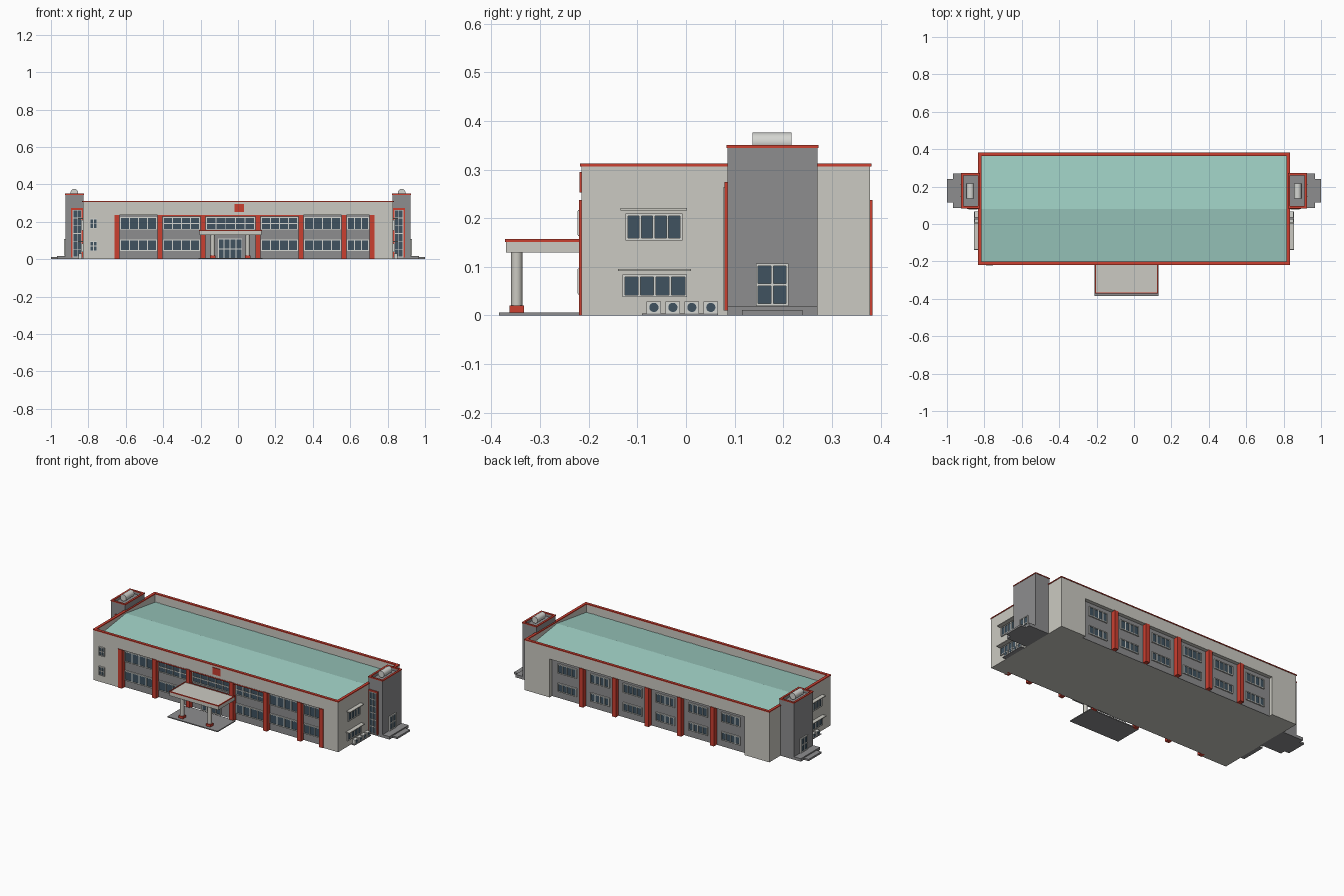
import bpy
import bmesh
import math
from mathutils import Matrix, Vector

if "Cube" in bpy.data.objects:
    bpy.data.objects.remove(bpy.data.objects["Cube"])


def material(name, *rgb):
    m = bpy.data.materials.new(name)
    m.use_nodes = True
    m.diffuse_color = (*rgb, 1)
    m.node_tree.nodes["Principled BSDF"].inputs["Base Color"].default_value = (*rgb, 1)
    return m


WALL = material("pale wall", 0.6, 0.59, 0.54)
GREY = material("mid grey", 0.27, 0.27, 0.275)
RED = material("brick red", 0.6, 0.05, 0.03)
GLASS = material("dark glass", 0.05, 0.085, 0.115)
FRAME = material("window frame", 0.66, 0.67, 0.64)
TEAL = material("teal roof", 0.34, 0.61, 0.54)


def finish(name, bm, mats):
    mesh = bpy.data.meshes.new(name)
    bm.normal_update()
    bm.to_mesh(mesh)
    bm.free()
    for m in mats:
        mesh.materials.append(m)
    ob = bpy.data.objects.new(name, mesh)
    bpy.context.collection.objects.link(ob)
    return ob


def part(name, boxes, mats):
    """One object from boxes given as ((x0, x1), (y0, y1), (z0, z1), slot)."""
    bm = bmesh.new()
    for *spans, slot in boxes:
        mid = Vector([(a + b) / 2 for a, b in spans])
        size = Vector([abs(b - a) for a, b in spans])
        made = bmesh.ops.create_cube(bm, size=1, matrix=Matrix.Translation(mid) @ Matrix.Diagonal(size).to_4x4())
        for f in {f for v in made["verts"] for f in v.link_faces}:
            f.material_index = slot
    return finish(name, bm, mats)


def block(name, x, y, z, mat):
    return part(name, [(x, y, z, 0)], [mat])


def ring(name, x, y, z, w, mat):
    """Rectangular rim of width w."""
    inner = (y[0] + w, y[1] - w)
    return part(name, [(x, (y[0], y[0] + w), z, 0), (x, (y[1] - w, y[1]), z, 0),
                       ((x[0], x[0] + w), inner, z, 0), ((x[1] - w, x[1]), inner, z, 0)], [mat])


def cut(ob, cutters):
    """Subtract boxes and bake the result."""
    for x, y, z in cutters:
        c = block("cutter", x, y, z, WALL)
        c.hide_render = True
        mod = ob.modifiers.new("cut", "BOOLEAN")
        mod.operation, mod.solver, mod.object = "DIFFERENCE", "EXACT", c
        bpy.context.view_layer.update()
        baked = bpy.data.meshes.new_from_object(ob.evaluated_get(bpy.context.evaluated_depsgraph_get()))
        ob.modifiers.clear()
        ob.data = baked
        bpy.data.objects.remove(c)


def window(name, face, plane, u, z, cols, rows=1, bar=0.005):
    """Glazing on a wall; face is the outward axis and sign, u the span along the wall."""
    axis, sign = face
    items = [(u, z, 0.004, 0)]
    for i in range(cols + 1):
        c = u[0] + (u[1] - u[0]) * i / cols
        items.append(((c - bar / 2, c + bar / 2), z, 0.008, 1))
    for j in range(rows + 1):
        c = z[0] + (z[1] - z[0]) * j / rows
        items.append(((u[0] - bar / 2, u[1] + bar / 2), (c - bar / 2, c + bar / 2), 0.0075, 1))
    boxes = []
    for along, height, depth, slot in items:
        out = tuple(sorted((plane - sign * 0.002, plane + sign * depth)))
        boxes.append((out, along, height, slot) if axis == "x" else (along, out, height, slot))
    return part(name, boxes, [GLASS, FRAME])


def cylinder(name, loc, r, length, mat, rot=Matrix(), seg=24):
    bm = bmesh.new()
    bmesh.ops.create_cone(bm, cap_ends=True, segments=seg, radius1=r, radius2=r, depth=length,
                          matrix=Matrix.Translation(loc) @ rot)
    for f in bm.faces:
        f.smooth = len(f.verts) == 4
    for e in bm.edges:
        e.smooth = all(f.smooth for f in e.link_faces)
    return finish(name, bm, [mat])


FRONT, BACK = ("y", -1), ("y", 1)
W, Y0, Y1, TOP = 0.83, -0.215, 0.378, 0.306
DEPTH, HEAD = 0.025, 0.235
yf, yb = Y0 + DEPTH, Y1 - DEPTH

# Main hall with recessed long facades and a sunken roof
body = block("main_building", (-W, W), (Y0, Y1), (0, TOP), WALL)
cut(body, [((-0.645, 0.72), (Y0 - 0.1, yf), (-0.1, HEAD)),
           ((-0.66, 0.66), (yb, Y1 + 0.1), (-0.1, HEAD)),
           ((-W + 0.012, W - 0.012), (Y0 + 0.012, Y1 - 0.012), (0.25, 1))])
ring("main_coping", (-W - 0.003, W + 0.003), (Y0 - 0.003, Y1 + 0.003), (TOP, TOP + 0.006), 0.017, RED)
block("front_facade_panel", (-0.645, 0.72), (yf - 0.002, yf + 0.002), (0, HEAD), GREY)
block("back_facade_panel", (-0.66, 0.66), (yb - 0.002, yb + 0.002), (0, HEAD), GREY)

# Shallow gable roof with standing seams
ridge_y, eave_z, ridge_z = (Y0 + Y1) / 2, 0.258, 0.298


def gable(bm, x0, x1, lift):
    ends = []
    for x in (x0, x1):
        ends.append([bm.verts.new((x, y, z + lift)) for y, z in
                     ((Y0 + 0.012, eave_z), (ridge_y, ridge_z), (Y1 - 0.012, eave_z))])
    a, b = ends
    for i in range(2):
        bm.faces.new((a[i], b[i], b[i + 1], a[i + 1]))


bm = bmesh.new()
gable(bm, -W + 0.012, W - 0.012, 0)
SEAMS = 80
for i in range(1, SEAMS):
    x = -W + 2 * W * i / SEAMS
    gable(bm, x - 0.002, x + 0.002, 0.0015)
finish("gable_roof", bm, [TEAL])

# Front pilasters and the windows between them
pilasters = [-0.647, -0.417, -0.187, 0.107, 0.337, 0.567, 0.717]
for x in pilasters:
    block("front_pilaster", (x - 0.0135, x + 0.0135), (Y0 - 0.005, yf + 0.002), (0, HEAD + 0.002), RED)
for i, (a, b) in enumerate(zip(pilasters, pilasters[1:])):
    bay = (a + 0.019, b - 0.019)
    central = i in (1, 2, 3)
    cols = 4 if i < 5 else 3
    window("front_upper_window", FRONT, yf - 0.002, bay, (0.16, 0.222), cols + (i == 2), 2 if central else 1)
    if i != 2:
        window("front_lower_window", FRONT, yf - 0.002, bay, (0.046, 0.102), cols)
    if central:
        block("red_header_strip", (a, b), (Y0 - 0.002, yf), (HEAD - 0.007, HEAD), RED)
for z in ((0.045, 0.095), (0.165, 0.215)):
    window("front_end_window", FRONT, Y0, (-0.79, -0.755), z, 2, 2, 0.004)
window("entrance_door", FRONT, yf - 0.002, (-0.105, 0.02), (0.003, 0.108), 4, 2)
block("front_sign_plate", (-0.02, 0.033), (Y0 - 0.004, Y0 + 0.002), (0.253, 0.295), RED)

# Back pilasters and windows
for i in range(-2, 3):
    x = i * 0.222
    block("back_pilaster", (x - 0.0135, x + 0.0135), (yb - 0.002, Y1 + 0.005), (0, HEAD + 0.002), RED)
for i in range(6):
    x = (i - 2.5) * 0.222
    for z in ((0.043, 0.09), (0.155, 0.208)):
        window("back_window", BACK, yb + 0.002, (x - 0.062, x + 0.062), z, 4)

# Entrance canopy, columns and floor slab
cx = (-0.206, 0.126)
block("entrance_floor", (-0.21, 0.13), (-0.384, Y0 + 0.005), (0, 0.006), GREY)
block("canopy_slab", cx, (-0.37, Y0 + 0.005), (0.129, 0.154), WALL)
ring("canopy_rim", (cx[0] - 0.002, cx[1] + 0.002), (-0.372, Y0 + 0.003), (0.151, 0.157), 0.006, RED)
for x in (-0.135, 0.052):
    block("column_base", (x - 0.015, x + 0.015), (-0.363, -0.333), (0.006, 0.02), RED)
    cylinder("canopy_column", (x, -0.348, 0.075), 0.0115, 0.11, WALL)

# Matching end walls and stair towers
for s in (1, -1):
    side = ("x", s)

    def across(a, b):
        return tuple(sorted((s * a, s * b)))

    # End wall windows with sun shades
    for y, z, shade_y, shade_z in (((-0.122, -0.01), (0.157, 0.207), (-0.135, 0.002), 0.216),
                                   ((-0.128, 0.0), (0.04, 0.082), (-0.14, 0.01), 0.091)):
        window("end_window", side, s * W, y, z, 4)
        block("sun_shade", across(W - 0.002, W + 0.025), shade_y, (shade_z, shade_z + 0.005), WALL)

    # Row of cooling units
    block("cooling_unit_base", across(W - 0.002, W + 0.025), (-0.09, 0.066), (0, 0.004), GREY)
    for i in range(4):
        y = -0.066 + i * 0.039
        block("cooling_unit", across(W + 0.003, W + 0.022), (y - 0.015, y + 0.015), (0.004, 0.029), FRAME)
        cylinder("cooling_fan", (s * (W + 0.022), y, 0.0165), 0.0095, 0.002, GLASS,
                 Matrix.Rotation(math.pi / 2, 4, "Y"), 16)

    # Tower with a sunken top and red coping
    ty, out = (0.085, 0.27), 0.922
    tower = block("stair_tower", across(W - 0.005, out), ty, (0, 0.344), GREY)
    cut(tower, [(across(W + 0.004, out - 0.009), (ty[0] + 0.009, ty[1] - 0.009), (0.33, 1))])
    ring("tower_coping", across(W - 0.007, out + 0.002), (ty[0] - 0.002, ty[1] + 0.002), (0.344, 0.35), 0.012, RED)
    cylinder("water_tank", (s * 0.875, 0.177, 0.356), 0.02, 0.08, FRAME, Matrix.Rotation(math.pi / 2, 4, "X"))

    # Tall stair glazing in a red surround
    window("stair_window", FRONT, ty[0], across(0.838, 0.882), (0.012, 0.262), 2, 6, 0.004)
    surround = [((0.88, 0.893), (0.01, 0.262)), ((W, 0.837), (0.01, 0.262)), ((W, 0.893), (0.262, 0.274))]
    part("stair_window_surround",
         [(across(*x), (ty[0] - 0.006, ty[0] + 0.002), z, 0) for x, z in surround], [RED])

    # Side door with landing and step
    window("tower_door", side, s * out, (0.146, 0.208), (0.022, 0.104), 2, 2)
    block("door_landing", across(out - 0.002, 0.968), ty, (0, 0.018), GREY)
    block("door_step", across(0.966, 1), (0.115, 0.24), (0, 0.011), GREY)
